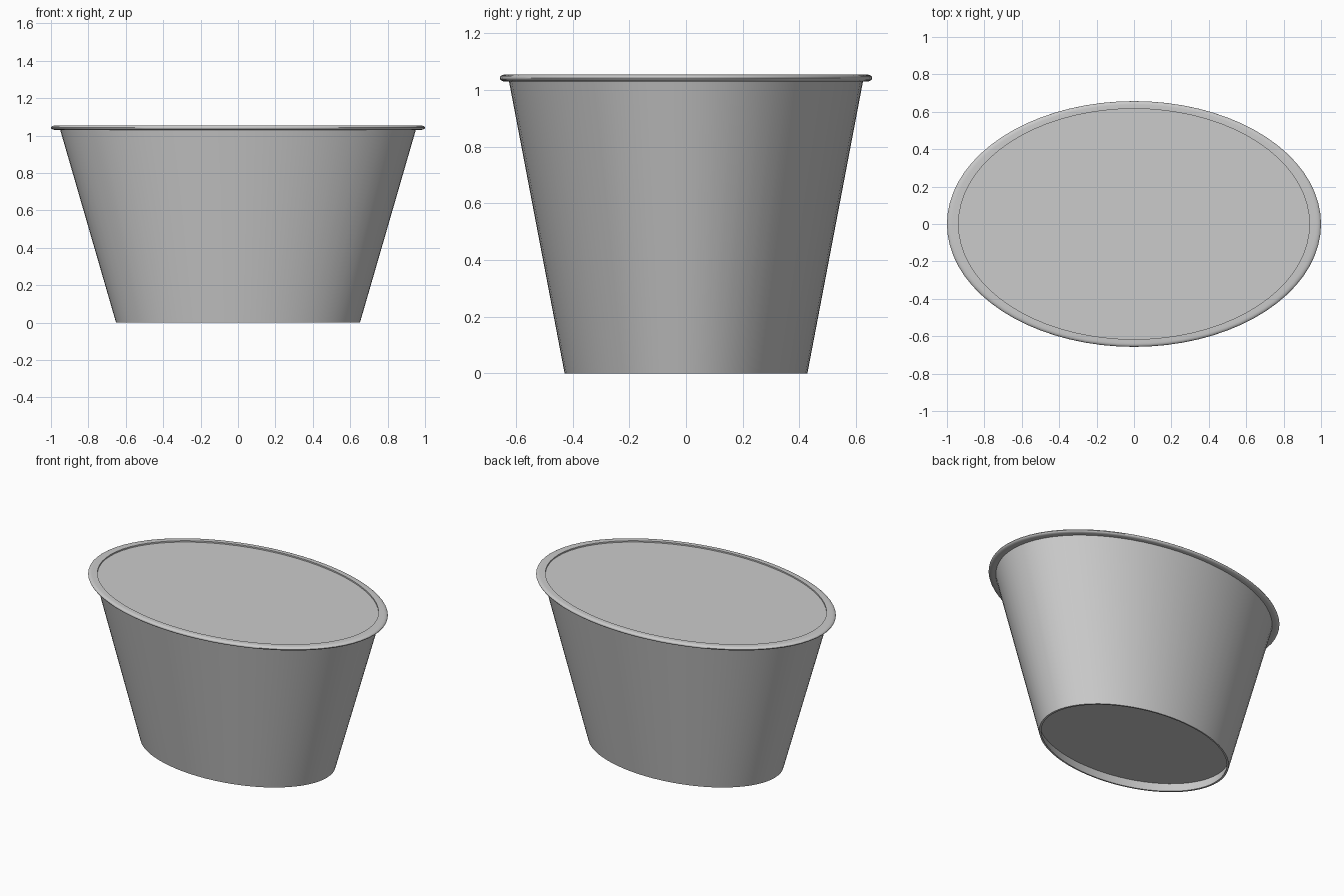
import bpy
import bmesh
import math

SEGMENTS = 72
OVAL = 0.657  # depth of the oval relative to its width

cube = bpy.data.objects.get("Cube")
if cube:
    bpy.data.objects.remove(cube, do_unlink=True)

grey = bpy.data.materials.new("plain grey")
grey.use_nodes = True
colour = (0.6, 0.6, 0.6, 1)
grey.diffuse_color = colour
grey.node_tree.nodes["Principled BSDF"].inputs["Base Color"].default_value = colour


def oval_lathe(name, profile, closed=True):
    """Sweep a (radius, height) profile round an oval; an open one is capped."""
    bm = bmesh.new()
    rings = []
    for radius, height in profile:
        ring = []
        for i in range(SEGMENTS):
            a = 2 * math.pi * i / SEGMENTS
            ring.append(bm.verts.new((radius * math.cos(a), OVAL * radius * math.sin(a), height)))
        rings.append(ring)
    pairs = list(zip(rings, rings[1:]))
    if closed:
        pairs.append((rings[-1], rings[0]))
    else:
        bm.faces.new(rings[0])
        bm.faces.new(rings[-1])
    for low, high in pairs:
        for i in range(SEGMENTS):
            j = (i + 1) % SEGMENTS
            bm.faces.new((low[i], low[j], high[j], high[i]))
    bmesh.ops.recalc_face_normals(bm, faces=bm.faces)
    mesh = bpy.data.meshes.new(name)
    bm.to_mesh(mesh)
    bm.free()
    mesh.materials.append(grey)
    obj = bpy.data.objects.new(name, mesh)
    bpy.context.collection.objects.link(obj)
    bpy.ops.object.select_all(action="DESELECT")
    obj.select_set(True)
    bpy.context.view_layer.objects.active = obj
    bpy.ops.object.shade_smooth_by_angle(angle=math.radians(35))
    return obj


# Tapered wall with thickness
oval_lathe("cup_wall", [(0.652, 0), (0.952, 1.035), (0.938, 1.035), (0.638, 0)])

# Base raised inside the foot of the wall
oval_lathe("recessed_base", [(0.657, 0.06), (0.66, 0.072)], closed=False)

# Rolled rim: flat inner lip and rounded outer edge
rim = [(0.938, 1.03), (0.938, 1.055)]
for step in range(9):
    a = math.pi * (0.5 - step / 8)
    rim.append((0.972 + 0.028 * math.cos(a), 1.0425 + 0.0125 * math.sin(a)))
oval_lathe("rolled_rim", rim)

# Flat top set just below the rim
oval_lathe("top_surface", [(0.939, 1.035), (0.939, 1.046)], closed=False)
